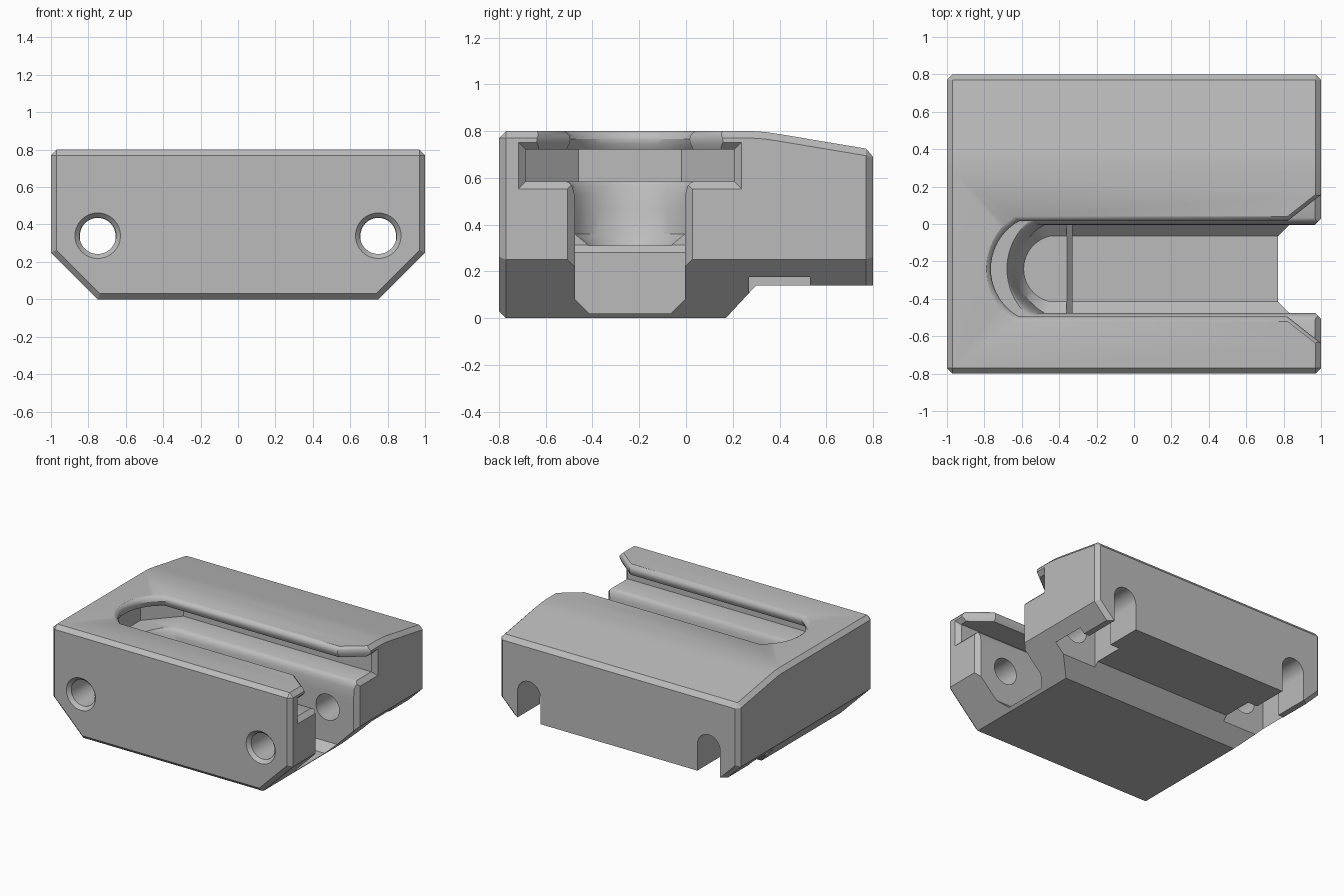
import bpy, bmesh, math
from mathutils import Vector

cube = bpy.data.objects.get("Cube")
if cube:
    bpy.data.objects.remove(cube)

MID_Y = -0.24   # centre line of the channel
OPEN_X = 1.1    # cutters run out past the open end


def new_object(name, bm):
    bmesh.ops.recalc_face_normals(bm, faces=bm.faces)
    mesh = bpy.data.meshes.new(name)
    bm.to_mesh(mesh)
    bm.free()
    obj = bpy.data.objects.new(name, mesh)
    bpy.context.collection.objects.link(obj)
    return obj


def loft(name, rings):
    """Closed solid through rings with equal point counts."""
    bm = bmesh.new()
    loops = [[bm.verts.new(p) for p in ring] for ring in rings]
    n = len(loops[0])
    for a, b in zip(loops, loops[1:]):
        for i in range(n):
            j = (i + 1) % n
            bm.faces.new((a[i], a[j], b[j], b[i]))
    bm.faces.new(loops[0])
    bm.faces.new(loops[-1])
    return new_object(name, bm)


def slot_ring(z, half, end, run, flare=0.0, steps=20):
    """Slot outline: arc at the closed end, optional flare at the open end."""
    r = (half ** 2 + run ** 2) / (2 * run)
    a = math.asin(min(1, half / r))
    pts = [(OPEN_X, -half - flare), (0.82, -half)]
    for i in range(steps + 1):
        t = -a + 2 * a * i / steps
        pts.append((end + r - r * math.cos(t), r * math.sin(t)))
    pts += [(0.82, half), (OPEN_X, half + flare)]
    return [(x, y + MID_Y, z) for x, y in pts]


def box_ring(x, half, z0, z1):
    return [(x, MID_Y - half, z0), (x, MID_Y + half, z0),
            (x, MID_Y + half, z1), (x, MID_Y - half, z1)]


def circle_ring(cx, cz, r, y, steps=32):
    angles = [2 * math.pi * i / steps for i in range(steps)]
    return [(cx + r * math.cos(t), y, cz + r * math.sin(t)) for t in angles]


def arch_ring(cx, cz, half, y, steps=16):
    top = [math.pi * i / steps for i in range(steps + 1)]
    pts = [(cx + half * math.cos(t), y, cz + half * math.sin(t)) for t in top]
    return pts + [(cx - half, y, -0.1), (cx + half, y, -0.1)]


# Main block: side profile, with the lower end corners sliced off
profile = [(-0.8, 0), (0.17, 0), (0.3, 0.14), (0.8, 0.14), (0.8, 0.72),
           (0.4, 0.787), (0.34, 0.796), (0.28, 0.8), (-0.8, 0.8)]
block = loft("clamp_block", [[(x, y, z) for y, z in profile] for x in (-1, 1)])
bm = bmesh.new()
bm.from_mesh(block.data)
for side in (-1, 1):
    geom = bm.verts[:] + bm.edges[:] + bm.faces[:]
    bmesh.ops.bisect_plane(bm, geom=geom, plane_co=(side, 0, 0.25),
                           plane_no=(side, 0, -1), clear_outer=True)
    rim = [e for e in bm.edges if e.is_boundary]
    bmesh.ops.contextual_create(bm, geom=rim)
bmesh.ops.recalc_face_normals(bm, faces=bm.faces)


# Small chamfer round the outer edges
def is_outer(edge):
    mid = (edge.verts[0].co + edge.verts[1].co) / 2
    lower_back = mid.y > 0.79 and mid.z < 0.15
    return edge.calc_face_angle(0) > math.radians(65) and not lower_back


bmesh.ops.bevel(bm, geom=[e for e in bm.edges if is_outer(e)], offset=0.03,
                offset_type='OFFSET', segments=1, affect='EDGES', profile=0.5)
bmesh.ops.recalc_face_normals(bm, faces=bm.faces)
bm.to_mesh(block.data)
bm.free()

cutters = []

# Wide undercut with angled closed end, chamfered at its open end
undercut = [(OPEN_X, -0.445), (-0.6, -0.445), (-0.8, -0.22),
            (-0.8, 0.22), (-0.6, 0.445), (OPEN_X, 0.445)]
cutters.append(loft("undercut_cutter", [
    [(x, y + MID_Y, z) for x, y in undercut] for z in (0.585, 0.722)]))
cutters.append(loft("undercut_flare_cutter", [
    box_ring(0.968 + d, 0.445 + d, 0.585 - d, 0.72 + d) for d in (0, 0.06)]))

# Mouth in the top with a rounded lip
lip = [(0.70, 0.285), (0.72, 0.272), (0.745, 0.259), (0.765, 0.255),
       (0.78, 0.259), (0.792, 0.268), (0.80, 0.28), (0.83, 0.30)]
cutters.append(loft("mouth_cutter", [
    slot_ring(z, h, -0.51 - h, 0.15, 0.22) for z, h in lip]))

# Upper channel with rounded ledge edge and sloping closed end
steps = [(0.31, 0.175, -0.59), (0.36, 0.235, -0.62), (0.46, 0.235, -0.64),
         (0.53, 0.237, -0.66), (0.562, 0.246, -0.67), (0.578, 0.258, -0.675),
         (0.586, 0.275, -0.68), (0.61, 0.275, -0.68)]
cutters.append(loft("channel_cutter", [
    slot_ring(z, h, end, 0.14) for z, h, end in steps]))
cutters.append(loft("channel_flare_cutter", [
    box_ring(0.968 + d, 0.235 + d, 0.2, 0.6) for d in (0, 0.06)]))

# Deep channel floor in front of the inner shelf
deep = [(0.02, 0.175, -0.33), (0.08, 0.235, -0.33), (0.28, 0.235, -0.33),
        (0.312, 0.235, -0.36), (0.4, 0.235, -0.36)]
cutters.append(loft("deep_channel_cutter", [
    [(x0, MID_Y - h, z), (OPEN_X, MID_Y - h, z),
     (OPEN_X, MID_Y + h, z), (x0, MID_Y + h, z)] for z, h, x0 in deep]))

# Bolt holes, rear slots and nut pockets
for cx in (-0.75, 0.75):
    cutters.append(loft("bolt_hole_cutter", [
        circle_ring(cx, 0.34, r, y) for y, r in
        ((-0.85, 0.17), (-0.775, 0.098), (0.4, 0.098))]))
    cutters.append(loft("rear_slot_cutter", [
        arch_ring(cx, 0.34, 0.095, y) for y in (0.35, 0.9)]))
    cutters.append(loft("nut_pocket_cutter", [
        [(cx - 0.175, y, -0.1), (cx + 0.175, y, -0.1), (cx + 0.175, y, 0.44),
         (cx, y, 0.54), (cx - 0.175, y, 0.44)] for y in (0.27, 0.53)]))

# Apply the cuts
bpy.context.view_layer.objects.active = block
for cutter in cutters:
    cutter.hide_render = True
    cut = block.modifiers.new(cutter.name, 'BOOLEAN')
    cut.operation = 'DIFFERENCE'
    cut.solver = 'EXACT'
    cut.object = cutter
    bpy.ops.object.modifier_apply(modifier=cut.name)
    bpy.data.objects.remove(cutter)

# Plain grey finish
grey = bpy.data.materials.new("plain_grey")
grey.use_nodes = True
grey.diffuse_color = (0.5, 0.5, 0.5, 1)
grey.node_tree.nodes["Principled BSDF"].inputs["Base Color"].default_value = (0.5, 0.5, 0.5, 1)
block.data.materials.clear()
block.data.materials.append(grey)

bpy.ops.object.select_all(action='DESELECT')
block.select_set(True)
bpy.ops.object.shade_smooth_by_angle(angle=math.radians(28))
